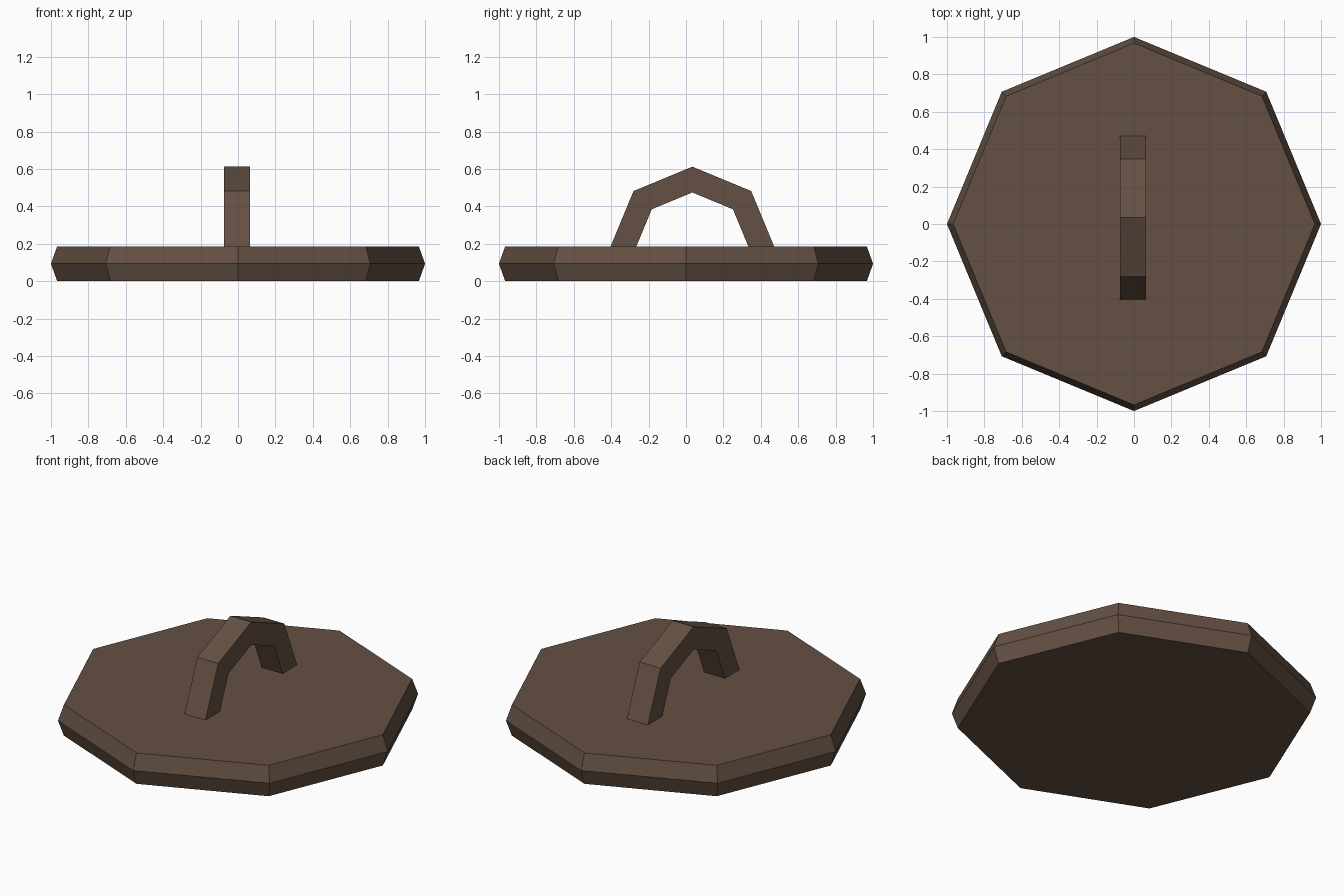
import bpy, bmesh, math

if "Cube" in bpy.data.objects:
    bpy.data.objects.remove(bpy.data.objects["Cube"])

wood = bpy.data.materials.new("dark_brown")
wood.diffuse_color = (0.127, 0.08, 0.055, 1)
wood.use_nodes = True
wood.node_tree.nodes["Principled BSDF"].inputs["Base Color"].default_value = wood.diffuse_color


def finish(name, bm):
    bmesh.ops.recalc_face_normals(bm, faces=bm.faces)
    mesh = bpy.data.meshes.new(name)
    bm.to_mesh(mesh)
    bm.free()
    mesh.materials.append(wood)
    obj = bpy.data.objects.new(name, mesh)
    bpy.context.collection.objects.link(obj)


def polar(radius, i):
    a = i * math.pi / 4
    return radius * math.cos(a), radius * math.sin(a)


# Lid: octagonal disc, widest at mid height
bm = bmesh.new()
rings = [[bm.verts.new((*polar(r, i), z)) for i in range(8)]
         for r, z in ((0.967, 0.0), (1.0, 0.093), (0.967, 0.186))]
for low, high in zip(rings, rings[1:]):
    for i in range(8):
        j = (i + 1) % 8
        bm.faces.new((low[i], low[j], high[j], high[i]))
bm.faces.new(rings[0])
bm.faces.new(rings[-1])
finish("lid", bm)

# Handle: half of an octagonal ring, feet sunk slightly into the lid
bm = bmesh.new()
sections = []
for i in range(5):
    section = []
    for r, x in ((0.445, -0.075), (0.445, 0.065), (0.307, 0.065), (0.307, -0.075)):
        y, z = polar(r, i)
        section.append(bm.verts.new((x, 0.034 + y, 0.167 + z)))
    sections.append(section)
for a, b in zip(sections, sections[1:]):
    for k in range(4):
        m = (k + 1) % 4
        bm.faces.new((a[k], a[m], b[m], b[k]))
bm.faces.new(sections[0])
bm.faces.new(sections[-1])
finish("handle", bm)
